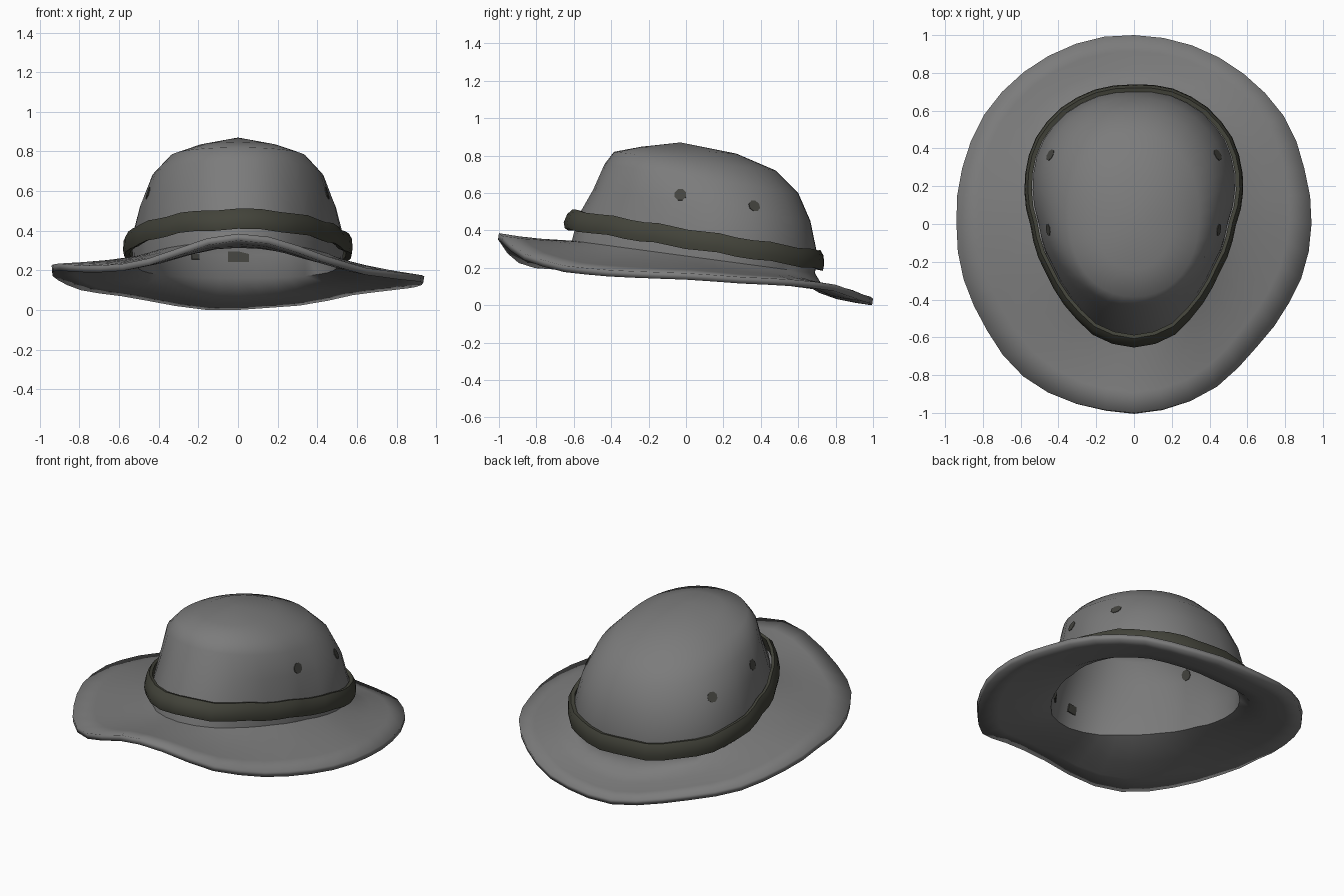
import bpy, bmesh, math
from mathutils import Vector, Matrix
from mathutils.bvhtree import BVHTree

if "Cube" in bpy.data.objects:
    bpy.data.objects.remove(bpy.data.objects["Cube"])

N = 40  # segments around the hat


def material(name, rgb):
    m = bpy.data.materials.new(name)
    m.diffuse_color = (*rgb, 1)
    m.use_nodes = True
    m.node_tree.nodes["Principled BSDF"].inputs["Base Color"].default_value = m.diffuse_color
    return m


GREY = material("grey felt", (0.2, 0.2, 0.2))
OLIVE = material("dark olive band", (0.055, 0.056, 0.042))
DARK = material("dark eyelet", (0.06, 0.06, 0.052))

# brim edge: x, y, z counter-clockwise from the right side
EDGE = [(.94, .03, .17), (.9, .3, .15), (.82, .53, .14), (.6, .78, .115), (.35, .93, .06),
        (0, 1, .035), (-.2, .985, .035), (-.55, .83, .10), (-.78, .6, .13), (-.9, .33, .18),
        (-.94, 0, .225), (-.9, -.3, .235), (-.8, -.52, .225), (-.62, -.78, .225), (-.4, -.92, .27),
        (-.2, -.975, .355), (0, -1, .385), (.2, -.97, .365), (.4, -.89, .285), (.62, -.68, .215),
        (.8, -.45, .19), (.9, -.25, .18)]
# head outline: x, y
HEAD = [(.575, .2), (.52, .45), (.38, .62), (.2, .715), (0, .735), (-.2, .71), (-.4, .6),
        (-.53, .43), (-.575, .22), (-.54, -.02), (-.45, -.28), (-.32, -.48), (-.18, -.61),
        (0, -.65), (.18, -.61), (.32, -.47), (.44, -.27), (.53, -.02)]


def resample(points, cy):
    """Sample a closed outline at N even angles around (0, cy)."""
    tau = math.tau
    pol = sorted((math.atan2(p[1] - cy, p[0]) % tau, math.hypot(p[0], p[1] - cy),
                  p[2] if len(p) > 2 else 0) for p in points)
    pol = [(pol[-1][0] - tau, *pol[-1][1:])] + pol + [(pol[0][0] + tau, *pol[0][1:])]
    out = []
    for i in range(N):
        a = tau * i / N
        for p, q in zip(pol, pol[1:]):
            if p[0] <= a <= q[0]:
                t = (a - p[0]) / (q[0] - p[0])
                r, z = p[1] + (q[1] - p[1]) * t, p[2] + (q[2] - p[2]) * t
                out.append(Vector((r * math.cos(a), cy + r * math.sin(a), z)))
                break
    return out


edge = resample(EDGE, 0)
unit = [Vector((p.x / .575, (p.y - .0425) / .6925)) for p in resample(HEAD, .08)]
# blunter outline for the upper crown
blunt = []
for i in range(N):
    c, s = math.cos(math.tau * i / N), math.sin(math.tau * i / N)
    blunt.append(Vector((c, s)) / (abs(c) ** 2.2 + abs(s) ** 2.2) ** (1 / 2.2))


def ring(hw, yf, yb, zf, zb, k=0):
    """Head-shaped ring tilted from front to back height; k blends to the blunt outline."""
    shape = [u.lerp(b, k) for u, b in zip(unit, blunt)]
    return [Vector((hw * u.x, (yf + yb) / 2 + (yb - yf) / 2 * u.y,
                    zf + (zb - zf) * (u.y + 1) / 2)) for u in shape]


def finish(name, bm, mat):
    me = bpy.data.meshes.new(name)
    bm.to_mesh(me)
    bm.free()
    me.materials.append(mat)
    ob = bpy.data.objects.new(name, me)
    bpy.context.collection.objects.link(ob)
    return ob


def loft(name, rings, mat, apex=None, closed=False):
    bm = bmesh.new()
    loops = [[bm.verts.new(p) for p in r] for r in rings]
    pairs = list(zip(loops, loops[1:])) + ([(loops[-1], loops[0])] if closed else [])
    for a, b in pairs:
        for i in range(N):
            j = (i + 1) % N
            bm.faces.new((a[i], a[j], b[j], b[i]))
    if apex:
        top = bm.verts.new(apex)
        for i in range(N):
            bm.faces.new((loops[-1][i], loops[-1][(i + 1) % N], top))
    if closed:
        bmesh.ops.recalc_face_normals(bm, faces=bm.faces)
    return finish(name, bm, mat)


def smooth(ob, degrees):
    bpy.ops.object.select_all(action='DESELECT')
    ob.select_set(True)
    bpy.context.view_layer.objects.active = ob
    bpy.ops.object.shade_smooth_by_angle(angle=math.radians(degrees))


# crown and brim in one felt shell
crown = [ring(.53, -.61, .69, .345, .17), ring(.535, -.575, .70, .48, .28),
         ring(.495, -.495, .665, .62, .45, .3), ring(.435, -.435, .60, .755, .60, .75),
         ring(.345, -.385, .48, .82, .72, 1), ring(.2, -.24, .27, .847, .81, 1)]
brim = []
for t in (1, .72, .42, .15):
    loop = []
    for r, e in zip(crown[0], edge):
        back = max(0, e.y)               # the back drops steeply, then flattens
        p = Vector((*(r.xy.lerp(e.xy, t)), r.z + (e.z - r.z) * t ** (.8 - .5 * back)))
        p.z -= .04 * t * (1 - t) * max(0, -e.y)   # slight dip in the front
        loop.append(p)
    brim.append(loop)
body = loft("crown_and_brim", brim + crown, GREY, apex=(0, -.03, .87))
tree = BVHTree.FromPolygons([v.co for v in body.data.vertices],
                            [p.vertices[:] for p in body.data.polygons])
sol = body.modifiers.new("felt thickness", 'SOLIDIFY')
sol.thickness, sol.offset = .035, -1
smooth(body, 60)

# hat band: rounded strip with a slightly uneven edge
profile = [(-.03, -.045), (-.002, -.052), (.004, -.02), (0, .025), (-.014, .05), (-.035, .046)]
strip = []
for off, h in profile:
    loop = ring(.575 + off, -.65 - off + .6 * max(h, 0), .735 + off, .46 + h, .24 + h)
    for i, p in enumerate(loop):
        p.z += .005 * math.sin(i * 1.9)
    strip.append(loop)
smooth(loft("hat_band", strip, OLIVE, closed=True), 50)


# eyelets through the crown sides, and small dark patches on the inner wall
def patch(name, start, direction, depth, shift, radius=.033, sides=8, squash=1):
    hit, normal, _, _ = tree.ray_cast(Vector(start), Vector(direction))
    if hit is None:
        return
    if normal.dot(Vector(direction)) > 0:
        normal = -normal
    bm = bmesh.new()
    bmesh.ops.create_cone(bm, cap_ends=True, segments=sides, radius1=radius,
                          radius2=radius, depth=depth)
    bmesh.ops.rotate(bm, verts=bm.verts, matrix=Matrix.Rotation(math.pi / sides, 3, 'Z'))
    bmesh.ops.scale(bm, verts=bm.verts, vec=(1, squash, 1))
    ob = finish(name, bm, DARK)
    ob.rotation_euler = normal.to_track_quat('Z', 'Y').to_euler()
    ob.location = hit - normal * shift


for side, label in ((1, "right"), (-1, "left")):
    for y, z, place in ((-.03, .59, "front"), (.365, .53, "back")):
        patch(f"eyelet_{label}_{place}", (side * 2, y, z), (-side, 0, 0), .041, .0175)
patch("inner_patch_back", (0, 2, .265), (0, -1, 0), .008, .036, .075, 4, .5)
patch("inner_patch_front", (0, -2, .43), (0, 1, 0), .008, .036, .07, 4, .5)
patch("inner_patch_back_side", (-.23, 2, .265), (0, -1, 0), .008, .036, .03, 4, .6)
patch("inner_patch_front_side", (.22, -2, .41), (0, 1, 0), .008, .036, .04, 4, .7)
